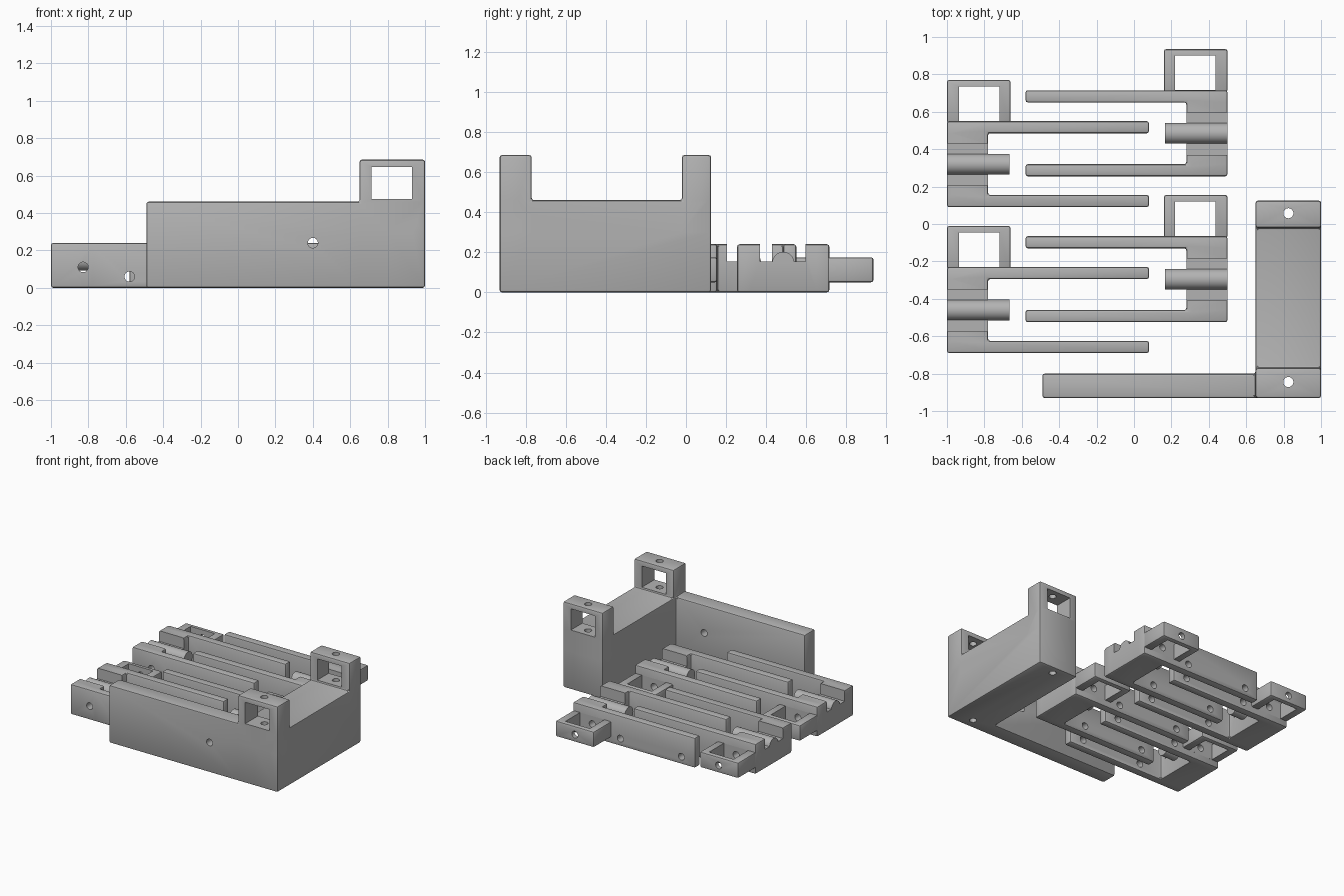
import bpy
import bmesh
from math import pi
from mathutils import Matrix, Vector

if "Cube" in bpy.data.objects:
    bpy.data.objects.remove(bpy.data.objects["Cube"], do_unlink=True)

grey = bpy.data.materials.new("plain grey")
grey.use_nodes = True
grey.diffuse_color = (0.45, 0.45, 0.45, 1)
grey.node_tree.nodes["Principled BSDF"].inputs["Base Color"].default_value = (0.45, 0.45, 0.45, 1)

EDGE = 0.012
HOLE = 0.027


def add_object(name, bm):
    mesh = bpy.data.meshes.new(name)
    bm.to_mesh(mesh)
    bm.free()
    mesh.materials.append(grey)
    obj = bpy.data.objects.new(name, mesh)
    bpy.context.collection.objects.link(obj)
    return obj


def box(name, x, y, z):
    bm = bmesh.new()
    bmesh.ops.create_cube(bm, size=1)
    for v in bm.verts:
        v.co = [(min(r) + max(r)) / 2 + c * (max(r) - min(r)) for r, c in zip((x, y, z), v.co)]
    return add_object(name, bm)


def rod(name, axis, start, length, radius):
    """Cylinder running from start along the x, y or z axis."""
    bm = bmesh.new()
    bmesh.ops.create_cone(bm, cap_ends=True, segments=32, radius1=radius,
                          radius2=radius, depth=abs(length))
    way = Vector([float(axis == a) for a in "xyz"])
    turn = Vector((0, 0, 1)).rotation_difference(way).to_matrix().to_4x4()
    bm.transform(Matrix.Translation(Vector(start) + way * length / 2) @ turn)
    return add_object(name, bm)


def finish(obj, joined=(), cuts=(), bevel=EDGE):
    """Join parts, round the edges, cut the openings and bake the result."""
    def boolean(other, operation):
        other.hide_render = True
        mod = obj.modifiers.new(operation, "BOOLEAN")
        mod.object, mod.operation, mod.solver = other, operation, "EXACT"

    for other in joined:
        boolean(other, "UNION")
    if bevel:
        mod = obj.modifiers.new("round", "BEVEL")
        mod.width, mod.segments, mod.limit_method = bevel, 2, "ANGLE"
    for other in cuts:
        boolean(other, "DIFFERENCE")
    bpy.context.view_layer.update()
    graph = bpy.context.evaluated_depsgraph_get()
    baked = bpy.data.meshes.new_from_object(obj.evaluated_get(graph))
    obj.modifiers.clear()
    obj.data = baked
    for other in (*joined, *cuts):
        bpy.data.objects.remove(other, do_unlink=True)
    bpy.ops.object.select_all(action="DESELECT")
    obj.select_set(True)
    bpy.context.view_layer.objects.active = obj
    bpy.ops.object.shade_smooth_by_angle(angle=pi / 6)


# Corner bracket: thick block, long wall and two windowed posts
WIDE = (0.65, 1)
block = box("corner_bracket", WIDE, (-0.93, 0.125), (0, 0.46))
wall = box("wall", (-0.49, 0.8), (-0.93, -0.8), (0, 0.46))
posts, cuts = [], [rod("wall_hole", "y", (0.4, -1, 0.24), 0.3, HOLE)]
for low, high in ((-0.93, -0.77), (-0.02, 0.125)):
    posts.append(box("post", WIDE, (low, high), (0.3, 0.685)))
    cuts.append(box("window", (0.715, 0.93), (low - 0.05, high + 0.05), (0.475, 0.645)))
    cuts.append(rod("post_hole", "z", (0.825, (low + high) / 2 + 0.005, -0.1), 1, HOLE))
finish(block, [wall, *posts], cuts)


# Forked clip: spine, two prongs, square loop and a round peg in a notch
def clip(label, side, ox, oy):
    def px(a, b):
        return (ox + side * a, ox + side * b)

    def py(a, b):
        return (oy + a, oy + b)

    fork = box(label + "_fork", px(0, 0.22), py(0, 0.46), (0, 0.24))
    prongs = [box("prong", px(0, 1.08), py(a, b), (0, 0.24))
              for a, b in ((0, 0.065), (0.395, 0.46))]
    cuts = [box("notch", px(-0.1, 0.3), py(0.115, 0.34), (0.155, 0.4))]
    for x, z in ((0.172, 0.11), (0.42, 0.06), (0.96, 0.06)):
        cuts.append(rod("hole", "y", (ox + side * x, oy - 0.1, z), 0.7, HOLE))
    finish(fork, prongs, cuts)

    loop = box(label + "_loop", px(0, 0.34), py(0.45, 0.68), (0.05, 0.175))
    finish(loop, cuts=[
        box("opening", px(0.065, 0.28), py(0.4601, 0.645), (0, 0.3)),
        rod("loop_hole", "y", (ox + side * 0.172, oy + 0.3, 0.11), 0.5, HOLE)])

    peg = rod(label + "_peg", "x", (ox, oy + 0.23, 0.147), side * 0.335, 0.055)
    finish(peg, bevel=0)


# Two nested pairs of clips
for pair, y in (("front", -0.69), ("back", 0.09)):
    clip(pair + "_right", 1, -1, y)
    clip(pair + "_left", -1, 0.5, y + 0.165)
